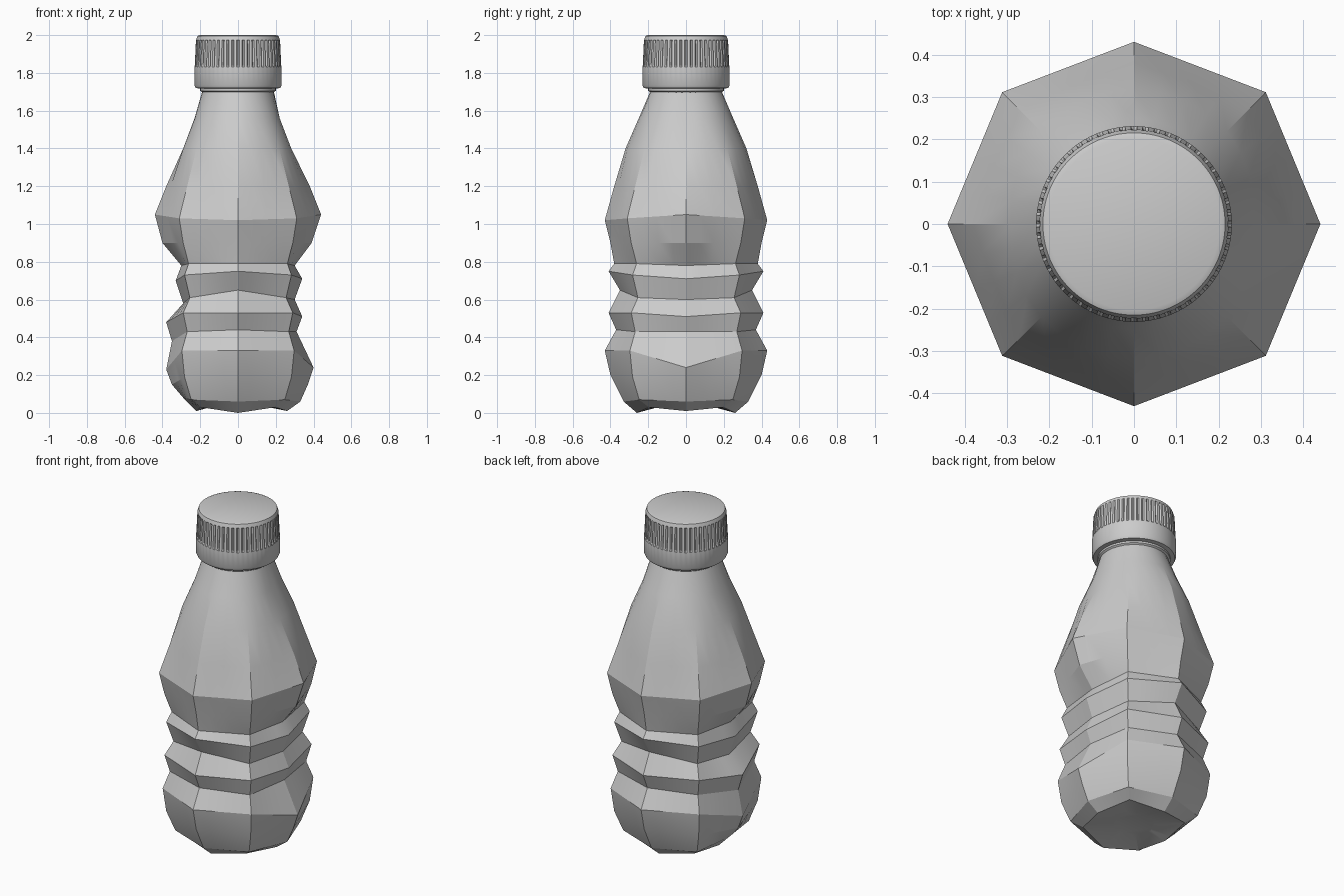
import bpy
import bmesh
import math
from mathutils import Vector

default_cube = bpy.data.objects.get("Cube")
if default_cube:
    bpy.data.objects.remove(default_cube, do_unlink=True)


def make_material(name, colour):
    material = bpy.data.materials.new(name)
    material.use_nodes = True
    material.diffuse_color = colour
    shader = next(n for n in material.node_tree.nodes if n.type == 'BSDF_PRINCIPLED')
    shader.inputs["Base Color"].default_value = colour
    return material


grey = make_material("plain grey", (0.6, 0.6, 0.6, 1))


def skin_rings(name, rings, smooth_angle):
    """Join closed rings of points, top to bottom, and cap both ends."""
    bm = bmesh.new()
    loops = [[bm.verts.new(point) for point in ring] for ring in rings]
    count = len(loops[0])
    for upper, lower in zip(loops, loops[1:]):
        for i in range(count):
            j = (i + 1) % count
            bm.faces.new((upper[i], lower[i], lower[j], upper[j]))
    bm.faces.new(loops[0])
    bm.faces.new(loops[-1][::-1])
    bmesh.ops.recalc_face_normals(bm, faces=bm.faces)
    mesh = bpy.data.meshes.new(name)
    bm.to_mesh(mesh)
    bm.free()
    obj = bpy.data.objects.new(name, mesh)
    bpy.context.collection.objects.link(obj)
    mesh.materials.append(grey)
    bpy.ops.object.select_all(action='DESELECT')
    obj.select_set(True)
    bpy.context.view_layer.objects.active = obj
    bpy.ops.object.shade_smooth_by_angle(angle=math.radians(smooth_angle))


def polar(radius, angle, z):
    return Vector((radius * math.cos(angle), radius * math.sin(angle), z))


def body_ring(row, roundness, steps=4):
    """Eight-cornered ring whose sides bulge toward a circle by roundness."""
    front, left, right, corner = [
        (row[i] / 100, row[i + 1] / 100) for i in range(0, len(row), 2)]
    corners = [left, corner, front, corner, right, corner, front, corner]
    points = []
    for i, (z_a, r_a) in enumerate(corners):
        z_b, r_b = corners[(i + 1) % len(corners)]
        angle_a, angle_b = i * math.pi / 4, (i + 1) * math.pi / 4
        start, end = polar(r_a, angle_a, z_a), polar(r_b, angle_b, z_b)
        for step in range(steps):
            t = step / steps
            straight = start.lerp(end, t)
            curved = polar(r_a + (r_b - r_a) * t,
                           angle_a + (angle_b - angle_a) * t, straight.z)
            points.append(straight.lerp(curved, roundness))
    return points


# Crumpled body: height and radius of front/back, left, right and corners
body_rows = [
    (170, 19, 170, 19, 170, 19, 170, 19),
    (156, 25, 156, 22, 156, 23, 156, 24),
    (140, 32, 140, 28, 140, 29, 140, 31),
    (120, 38, 120, 38, 120, 38, 120, 38),
    (102, 43, 105, 44, 105, 44, 103, 44),
    (90, 40, 90, 39, 90, 40, 90, 41),
    (79, 38, 78, 30, 78, 30, 79, 37),
    (75, 41, 71, 34, 70, 33, 73, 40),
    (65, 35, 60, 30, 58, 29, 61, 36),
    (53, 41, 51, 34, 48, 38, 53, 41),
    (44, 37, 43, 31, 38, 35, 43, 38),
    (33, 43, 24, 40, 23, 38, 33, 42),
    (20, 40, 15, 37, 15, 35, 19, 40),
    (6, 33, 6, 33, 8, 29, 7, 35),
    (0, 26, 1, 26, 1, 22, 3, 28),
    (4, 12, 4, 12, 4, 12, 4, 12),
]
shoulder_roundness = [1, 1, 1, 0.2]
skin_rings(
    "bottle_body",
    [body_ring(row, shoulder_roundness[i] if i < len(shoulder_roundness) else 0)
     for i, row in enumerate(body_rows)],
    smooth_angle=15)


def lathe(name, profile, segments, groove=0.0, smooth_angle=30):
    """Turned part; profile rows flagged True alternate ribs and grooves."""
    rings = []
    for radius, z, ribbed in profile:
        ring = []
        for i in range(segments):
            inset = groove if ribbed and i % 4 == 0 else 0
            ring.append(polar(radius - inset, math.tau * i / segments, z))
        rings.append(ring)
    skin_rings(name, rings, smooth_angle)


# Neck and its collar
lathe("neck_collar", [
    (0.18, 1.74, False),
    (0.20, 1.72, False),
    (0.20, 1.705, False),
    (0.18, 1.69, False),
], 48)

# Screw cap with a ribbed grip above a plain tamper band
lathe("screw_cap", [
    (0.203, 2.0, False),
    (0.215, 1.995, False),
    (0.222, 1.975, False),
    (0.223, 1.97, True),
    (0.229, 1.84, True),
    (0.231, 1.83, False),
    (0.231, 1.735, False),
    (0.224, 1.72, False),
    (0.19, 1.715, False),
], 208, groove=0.008)
